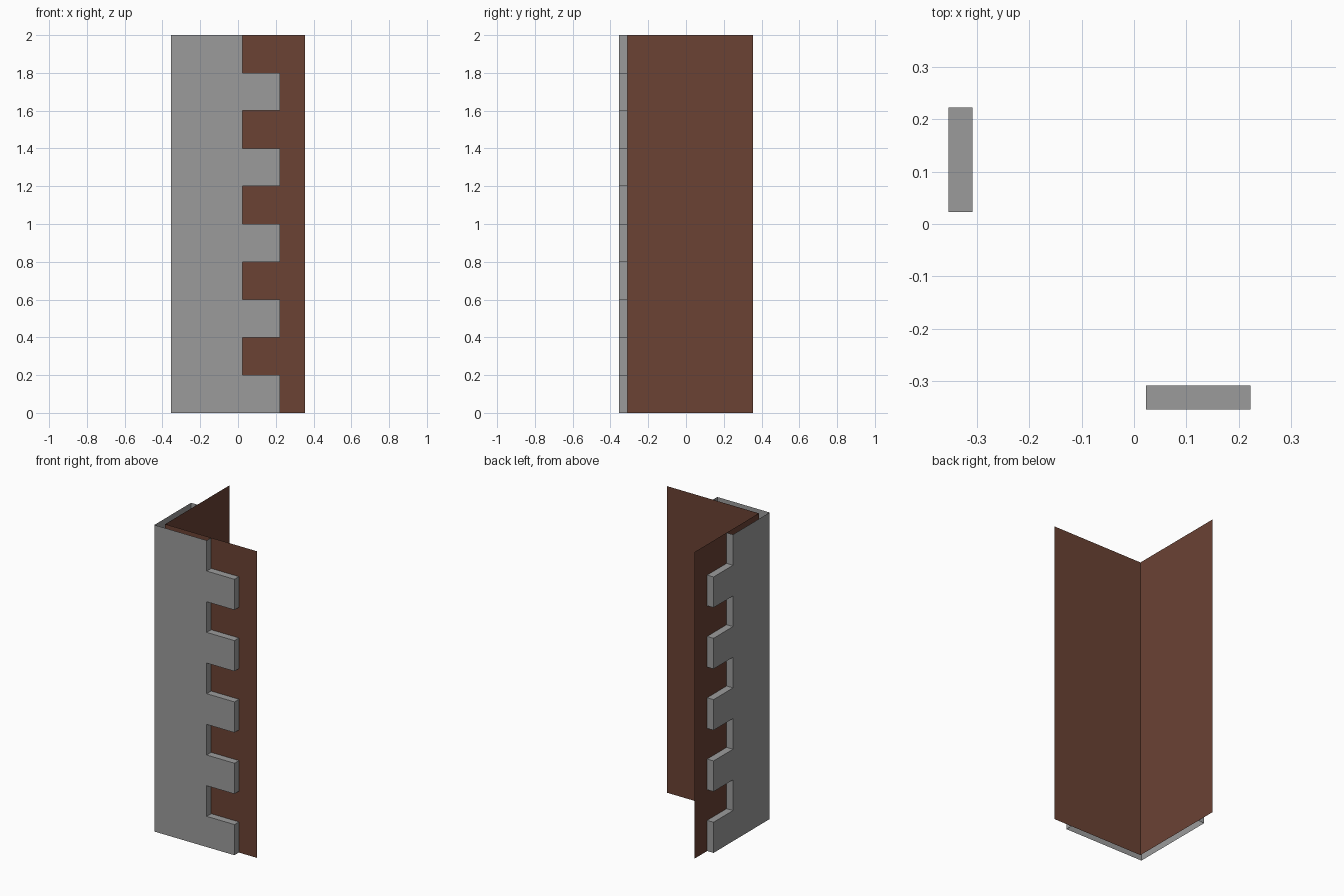
import bpy, bmesh

if "Cube" in bpy.data.objects:
    bpy.data.objects.remove(bpy.data.objects["Cube"])

OUT, WALL, H = -0.355, -0.309, 2.0    # outer quoin plane, wall plane, height
SHORT, LONG, END = 0.023, 0.223, 0.355
COURSES = 10


def material(name, rgb):
    m = bpy.data.materials.new(name)
    m.diffuse_color = (*rgb, 1)
    m.use_nodes = True
    m.node_tree.nodes["Principled BSDF"].inputs["Base Color"].default_value = m.diffuse_color
    return m


stone = material("grey stone", (0.33, 0.33, 0.33))
brick = material("brown brick", (0.145, 0.054, 0.034))


def make(name, faces, mat):
    bm = bmesh.new()
    for f in faces:
        bm.faces.new([bm.verts.new(p) for p in f])
    bmesh.ops.remove_doubles(bm, verts=bm.verts, dist=0.0001)
    me = bpy.data.meshes.new(name)
    bm.to_mesh(me)
    bm.free()
    me.materials.append(mat)
    bpy.context.collection.objects.link(bpy.data.objects.new(name, me))


def both_sides(faces):
    # the second arm of the corner is the first reflected across x = y
    return faces + [[(y, x, z) for x, y, z in reversed(f)] for f in faces]


# Corner wall: two thin sheets meeting at the corner
make("corner_wall", both_sides([[(WALL, WALL, 0), (END, WALL, 0),
                                 (END, WALL, H), (WALL, WALL, H)]]), brick)

# Toothed edge of the corner stones, alternating long and short courses
edge = []
for i in range(COURSES):
    x = LONG if i % 2 == 0 else SHORT
    edge += [(x, i * H / COURSES), (x, (i + 1) * H / COURSES)]

# Outer stone face, then the returns back to the wall (top and bottom open)
outline = [(OUT, 0)] + edge + [(OUT, H)]
faces = [[(x, OUT, z) for x, z in outline]]
for (x0, z0), (x1, z1) in zip(edge, edge[1:]):
    faces.append([(x0, OUT, z0), (x0, WALL, z0), (x1, WALL, z1), (x1, OUT, z1)])
make("corner_stones", both_sides(faces), stone)
